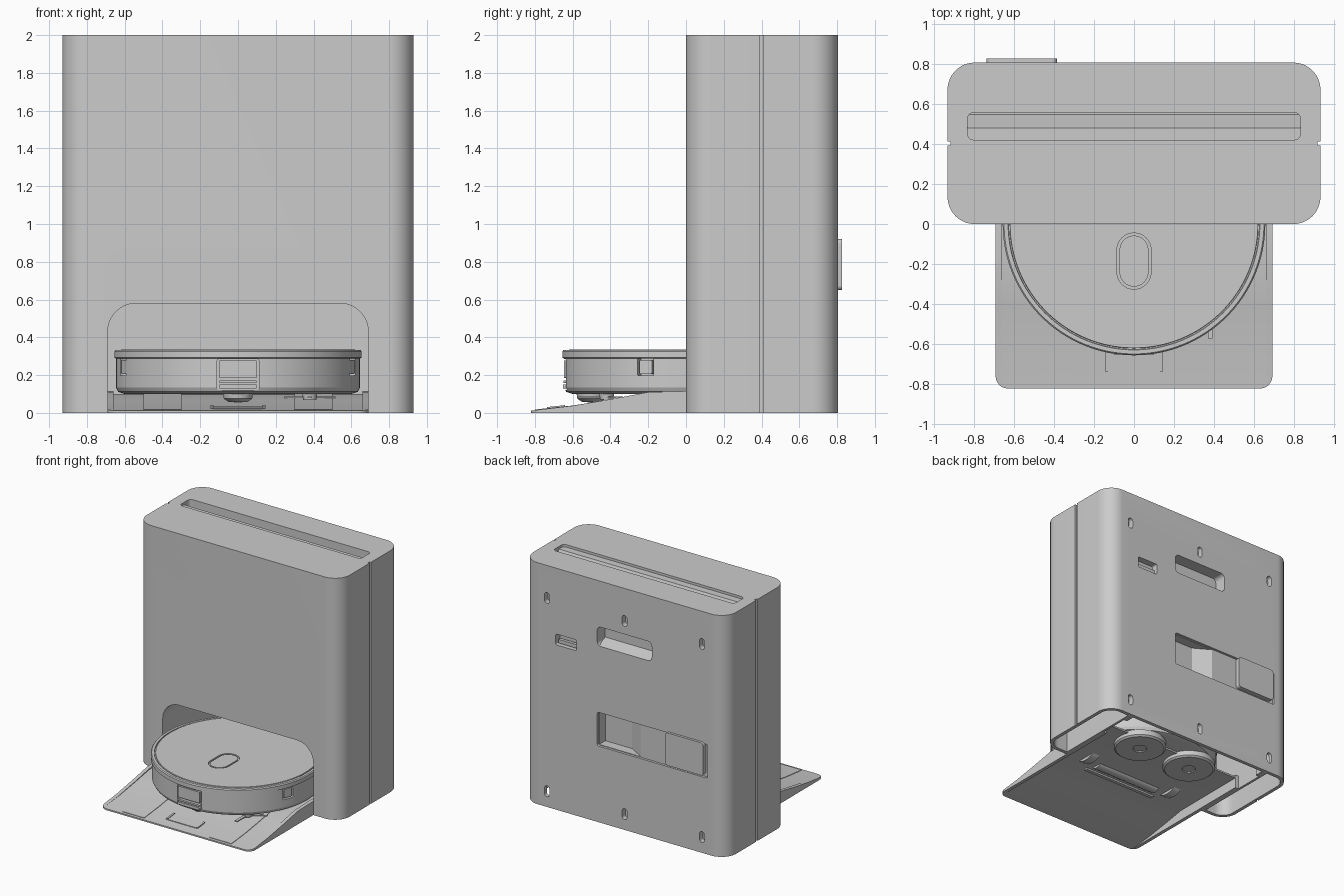
import bpy, bmesh, math

if "Cube" in bpy.data.objects:
    bpy.data.objects.remove(bpy.data.objects["Cube"])

# ---------- helpers ----------
def rrect(x0, x1, y0, y1, r, corners=(1, 1, 1, 1), n=10):
    """Rounded rectangle outline; corners = (bottom right, top right, top left, bottom left)."""
    pts = []
    spec = [(x1, y0, -1, 1, -90), (x1, y1, -1, -1, 0), (x0, y1, 1, -1, 90), (x0, y0, 1, 1, 180)]
    for (cx, cy, sx, sy, a0), on in zip(spec, corners):
        if not on:
            pts.append((cx, cy))
            continue
        for i in range(n + 1):
            a = math.radians(a0 + 90 * i / n)
            pts.append((cx + sx * r + r * math.cos(a), cy + sy * r + r * math.sin(a)))
    return pts

def finish(name, bm):
    bmesh.ops.remove_doubles(bm, verts=bm.verts, dist=1e-5)
    bmesh.ops.recalc_face_normals(bm, faces=bm.faces)
    me = bpy.data.meshes.new(name)
    bm.to_mesh(me)
    bm.free()
    ob = bpy.data.objects.new(name, me)
    bpy.context.collection.objects.link(ob)
    return ob

def prism(name, pts, axis, lo, hi):
    """Extrude a 2D outline along an axis."""
    put = {'x': lambda u, v, t: (t, u, v), 'y': lambda u, v, t: (u, t, v),
           'z': lambda u, v, t: (u, v, t)}[axis]
    bm = bmesh.new()
    a = [bm.verts.new(put(u, v, lo)) for u, v in pts]
    b = [bm.verts.new(put(u, v, hi)) for u, v in pts]
    bm.faces.new(a)
    bm.faces.new(b)
    for i in range(len(pts)):
        j = (i + 1) % len(pts)
        bm.faces.new((a[i], a[j], b[j], b[i]))
    return finish(name, bm)

def box(name, x0, x1, y0, y1, z0, z1):
    return prism(name, [(x0, y0), (x1, y0), (x1, y1), (x0, y1)], 'z', z0, z1)

def lathe(name, prof, cx=0, cy=0, n=96):
    bm = bmesh.new()
    rings = []
    for r, z in prof:
        m = n if r else 1
        rings.append([bm.verts.new((cx + r * math.cos(2 * math.pi * i / n),
                                    cy + r * math.sin(2 * math.pi * i / n), z)) for i in range(m)])
    for p, q in zip(rings, rings[1:]):
        for i in range(n):
            j = (i + 1) % n
            f = [p[i % len(p)], p[j % len(p)], q[j % len(q)], q[i % len(q)]]
            bm.faces.new(list(dict.fromkeys(f)))
    return finish(name, bm)

def boolean(ob, cutter, op='DIFFERENCE', keep=False):
    m = ob.modifiers.new('cut', 'BOOLEAN')
    m.operation, m.object, m.solver = op, cutter, 'EXACT'
    bpy.ops.object.select_all(action='DESELECT')
    bpy.context.view_layer.objects.active = ob
    ob.select_set(True)
    bpy.ops.object.modifier_apply(modifier=m.name)
    if not keep:
        bpy.data.objects.remove(cutter)

# ---------- station tower ----------
tower = prism('station_tower', rrect(-.93, .93, 0, .805, .135, n=14), 'z', 0, 2)
# robot garage with arched top
boolean(tower, prism('c', rrect(-.69, .69, -.5, .58, .15, (0, 1, 1, 0)), 'y', -.1, .7))
# hollow underside either side of the garage
for s in (-1, 1):
    xs = sorted((s * .71, s * .9))
    boolean(tower, prism('c', rrect(*xs, .03, .775, .1,
            (1, 1, 0, 0) if s > 0 else (0, 0, 1, 1)), 'z', -.1, .58))
    # vertical seam between front and rear shells
    boolean(tower, box('c', *sorted((s * .916, s)), .391, .411, -.1, 2.1))
# rear of the garage is open along the floor
boolean(tower, box('c', -.66, .66, .65, .775, -.1, .08))
# top grip slot: shallow shelf, then a steep drop to the rear
slot = prism('c', [(.42, 2.05), (.42, 1.98), (.48, 1.98), (.545, 1.85), (.555, 1.85), (.555, 2.05)],
             'x', -.83, .83)
boolean(slot, prism('c2', rrect(-.83, .83, .42, .555, .03), 'z', 1.8, 2.1), 'INTERSECT')
boolean(tower, slot)
# screw holes in the back
for x in (-.71, 0, .71):
    for z in (.13, 1.73):
        boolean(tower, prism('c', rrect(x - .022, x + .022, z - .045, z + .045, .0219, n=6), 'y', .76, .9))
# back handle with a sloped roof, small socket, lower service recess
handle = prism('c', [(.9, 1.46), (.805, 1.46), (.70, 1.49), (.70, 1.62), (.9, 1.62)], 'x', -.25, .25)
boolean(handle, prism('c2', rrect(-.25, .25, 1.46, 1.62, .035), 'y', .6, 1), 'INTERSECT')
boolean(tower, handle)
boolean(tower, prism('c', rrect(.44, .63, 1.365, 1.455, .012), 'y', .75, .9))
boolean(tower, prism('c', rrect(-.76, .25, .63, .91, .015), 'y', .785, .9))
boolean(tower, prism('c', [(.245, .9), (.245, .705), (0, .705), (-.14, .786), (-.14, .9)], 'z', .635, .905))

# rear cover and socket tab
cover = prism('rear_cover', rrect(-.735, -.385, .65, .92, .025), 'y', .78, .825)
tab = box('socket_tab', .45, .62, .76, .785, 1.375, 1.405)

# ---------- ramp ----------
top = [(-.82, .012), (-.6, .035), (-.4, .066), (-.22, .098), (.45, .1)]
low = [(y, max(0, z - .014)) for y, z in reversed(top)]
foot = lambda: prism('c', rrect(-.69, .69, -.82, .46, .06, (1, 0, 0, 1)), 'z', -.1, .3)
ramp = prism('ramp_sheet', top + low, 'x', -.67, .67)
boolean(ramp, foot(), 'INTERSECT')
side = [(-.82, 0), (-.82, .012), (-.6, .038), (-.4, .072), (-.2, .11), (0, .115), (.45, .115), (.45, 0)]
parts = [ramp]
for s, tag in ((-1, 'left'), (1, 'right')):
    rail = prism('ramp_side_' + tag, side, 'x', *sorted((s * .66, s * .69)))
    boolean(rail, foot(), 'INTERSECT')
    parts.append(rail)
    # slightly raised wheel tracks
    track = [(y, z + .004) for y, z in top[:4]]
    track[0] = (-.8, .018)
    prism('wheel_track_' + tag, track + [(y, z - .008) for y, z in reversed(track)],
          'x', *sorted((s * .3, s * .5)))
# framed contact pad on the ramp
pad = [(-.735, .026), (-.64, .036), (-.64, .027), (-.735, .017)]
prism('contact_pad', pad, 'x', -.13, .13)
for x in (-.145, .13):
    prism('contact_pad_edge', [(y, z + .005) for y, z in pad], 'x', x, x + .015)

# ---------- robot ----------
robot = lathe('robot_body', [(0, .1), (.6, .1), (.635, .112), (.646, .135), (.646, .288), (.655, .292),
                             (.655, .326), (.648, .334), (.628, .334), (.626, .326), (.62, .326),
                             (.618, .335), (0, .335)], n=128)
# sunken ring around the top button plate
boolean(robot, prism('c', rrect(-.085, .085, -.325, -.045, .0849, n=16), 'z', .32, .4))
button = prism('top_button_plate', rrect(-.072, .072, -.312, -.058, .0719, n=16), 'z', .31, .334)
# front sensor window: recess, inset panel and slit
boolean(robot, prism('c', rrect(-.11, .11, .12, .285, .008), 'y', -.8, -.625))
prism('front_sensor', rrect(-.1, .1, .185, .277, .006), 'y', -.645, -.58)
prism('front_lower_lens', rrect(-.1, .1, .128, .15, .006), 'y', -.65, -.58)
prism('front_slit_bar', rrect(-.1, .1, .158, .172, .006), 'y', -.648, -.58)
# side sensor windows
for s, tag in ((-1, 'left'), (1, 'right')):
    a = math.atan2(-.215, s * .61)
    for name, w, d in (('c', .046, .66), ('side_sensor_' + tag, .036, .642)):
        o = prism(name, rrect(-w, w, .243 - w, .243 + w, .008), 'y', d - .04, d + (.05 if name == 'c' else 0))
        o.rotation_euler.z = a - math.pi / 2
        bpy.context.view_layer.update()
        if name == 'c':
            o.location = (-.03 * math.cos(a), -.03 * math.sin(a), 0)
            o.scale.z = 1
            bpy.context.view_layer.update()
            boolean(robot, o)

# robot underside: mop pads, drive wheels, roller, caster, side brush
for s, tag in ((-1, 'left'), (1, 'right')):
    lathe('mop_pad_' + tag, [(0, .055), (.05, .055), (.055, .048), (.19, .048), (.205, .06), (.205, .105), (0, .105)],
          s * .25, .37, 64)
    prism('drive_wheel_' + tag, [(-.05 + .11 * math.cos(t * math.pi / 12), .13 + .07 * math.sin(t * math.pi / 12))
                                 for t in range(24)], 'x', *sorted((s * .38, s * .45)))
prism('roller_brush', [(-.1 + .05 * math.cos(t * math.pi / 8), .1 + .035 * math.sin(t * math.pi / 8))
                       for t in range(16)], 'x', -.3, .3)
box('roller_guard', -.34, .34, -.2, -.17, .07, .11)
lathe('caster', [(0, .055), (.05, .058), (.075, .075), (.08, .105), (0, .105)], 0, -.5, 32)
lathe('side_brush_hub', [(0, .07), (.035, .072), (.04, .105), (0, .105)], .38, -.42, 24)
for k in range(3):
    arm = box('side_brush_arm', .02, .15, -.012, .012, .078, .086)
    arm.location = (.38, -.42, 0)
    arm.rotation_euler.z = math.radians(30 + 120 * k)

# ---------- smooth shading ----------
bpy.ops.object.select_all(action='SELECT')
bpy.context.view_layer.objects.active = tower
bpy.ops.object.shade_smooth_by_angle(angle=math.radians(25))
